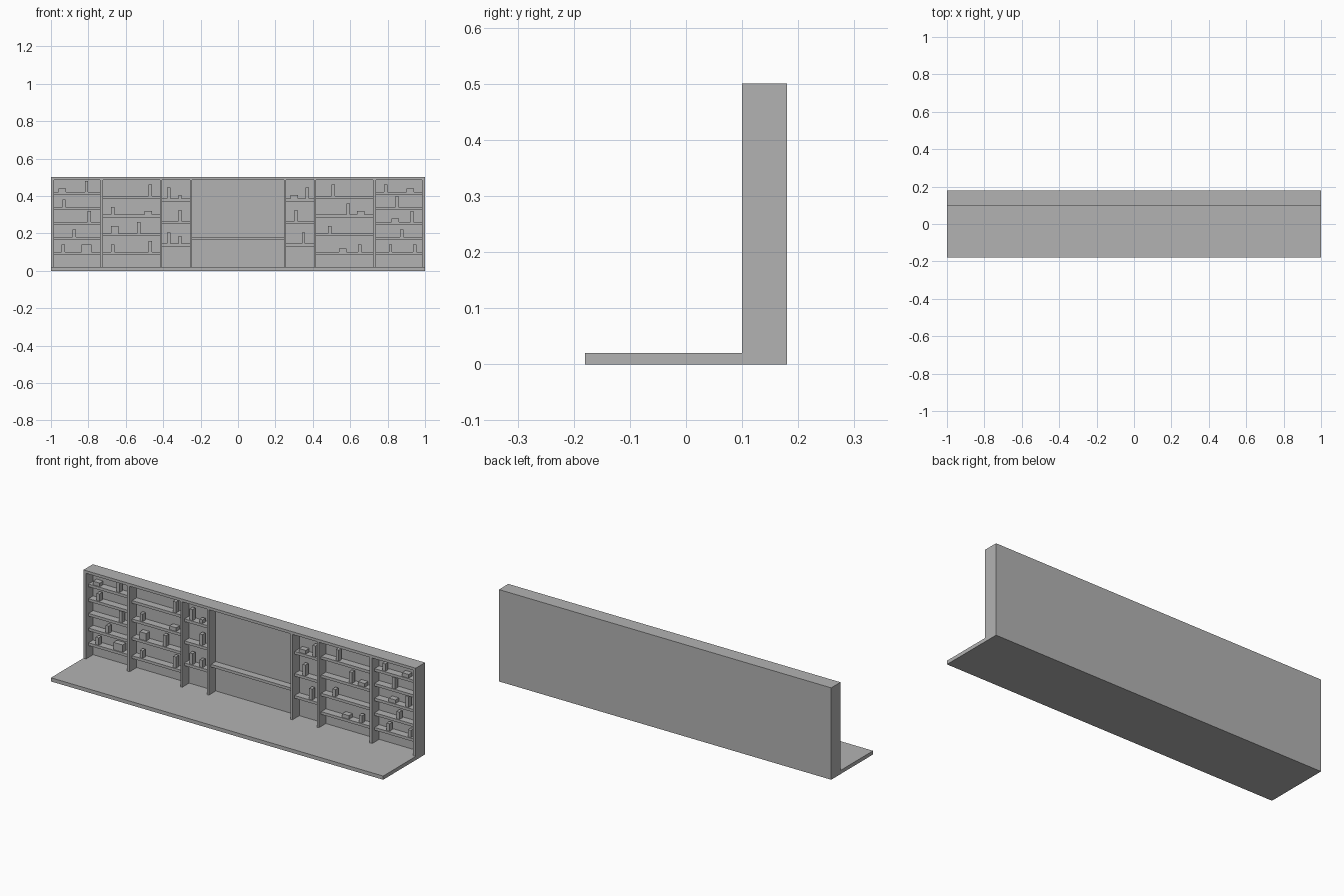
import bpy
import bmesh

cube = bpy.data.objects.get("Cube")
if cube:
    bpy.data.objects.remove(cube, do_unlink=True)

# Single grey finish
grey = bpy.data.materials.new("plain_grey")
grey.use_nodes = True
colour = (0.45, 0.45, 0.45, 1)
grey.diffuse_color = colour
grey.node_tree.nodes["Principled BSDF"].inputs["Base Color"].default_value = colour


def boxes(name, spans):
    """One object made of boxes, each given as x, y and z ranges."""
    bm = bmesh.new()
    for span in spans:
        verts = bmesh.ops.create_cube(bm, size=1)["verts"]
        for v in verts:
            for axis, (low, high) in enumerate(span):
                v.co[axis] = low + (v.co[axis] + 0.5) * (high - low)
    mesh = bpy.data.meshes.new(name)
    bm.to_mesh(mesh)
    bm.free()
    mesh.materials.append(grey)
    obj = bpy.data.objects.new(name, mesh)
    bpy.context.collection.objects.link(obj)
    return obj


FRONT, INNER, BACK = 0.1, 0.16, 0.18
FLOOR, BAY_TOP, HEIGHT = 0.02, 0.485, 0.5
SHELF_FRONT, BOARD = 0.12, 0.015

# Bay ranges on the model's left side, repeated on its right
bays = {"centre": (-0.246, 0.246)}
for kind, low, high in (("narrow", 0.257, 0.406),
                        ("wide", 0.417, 0.722),
                        ("end", 0.738, 0.984)):
    bays[kind + "_left"] = (low, high)
    bays[kind + "_right"] = (-high, -low)

# Top heights of the shelves, from the highest down
shelf_tops = {
    "centre": [0.18],
    "narrow": [0.385, 0.265, 0.145],
    "wide": [0.4, 0.3, 0.2, 0.1],
    "end": [0.42, 0.34, 0.26, 0.18, 0.1],
}

# Width, depth and height of each sort of ornament
sorts = {
    "tall": (0.018, 0.025, 0.06),
    "book": (0.018, 0.025, 0.04),
    "stub": (0.018, 0.025, 0.02),
    "tray": (0.04, 0.03, 0.02),
    "carton": (0.04, 0.03, 0.04),
    "chest": (0.055, 0.03, 0.04),
}

# Ornaments on each shelf, from the highest shelf down
ornaments = {
    "end_right": [[("tray", -0.94), ("tall", -0.81)], [("book", -0.93)],
                  [("tall", -0.795)], [("book", -0.875)],
                  [("book", -0.935), ("chest", -0.81)]],
    "wide_right": [[("tall", -0.47)], [("book", -0.67), ("tray", -0.48)],
                   [("carton", -0.66), ("tall", -0.53)],
                   [("book", -0.67), ("tall", -0.47)]],
    "narrow_right": [[("tall", -0.37), ("stub", -0.31)], [("tall", -0.31)],
                     [("tall", -0.37), ("book", -0.31)]],
    "narrow_left": [[("tray", 0.3), ("tall", 0.37)], [("tall", 0.31)],
                    [("tall", 0.35)]],
    "wide_left": [[("tall", 0.51)], [("tall", 0.59), ("tray", 0.655)],
                  [("book", 0.49)], [("tray", 0.56), ("book", 0.65)]],
    "end_left": [[("book", 0.79), ("tray", 0.92)], [("tall", 0.85)],
                 [("tray", 0.84), ("tall", 0.93)], [("book", 0.875)],
                 [("book", 0.815), ("book", 0.945)]],
}

# Floor slab in front of the wall
boxes("floor", [((-1, 1), (-BACK, FRONT), (0, FLOOR))])

# Wall unit with the bays cut out of a solid block
wall = boxes("wall_unit", [((-1, 1), (FRONT, BACK), (0, HEIGHT))])
cutter = boxes("bay_cutter", [(x, (FRONT - 0.05, INNER), (FLOOR, BAY_TOP))
                              for x in bays.values()])
cutter.hide_render = True
cut = wall.modifiers.new("bays", "BOOLEAN")
cut.operation = "DIFFERENCE"
cut.solver = "EXACT"
cut.object = cutter
bpy.context.view_layer.objects.active = wall
bpy.ops.object.modifier_apply(modifier=cut.name)
bpy.data.objects.remove(cutter, do_unlink=True)

# Shelves and the ornaments standing on them
for bay, x_range in bays.items():
    tops = shelf_tops[bay.split("_")[0]]
    boxes(bay + "_shelves", [(x_range, (SHELF_FRONT, INNER), (top - BOARD, top))
                             for top in tops])
    spans = []
    for top, row in zip(tops, ornaments.get(bay, [])):
        for sort, x in row:
            width, depth, height = sorts[sort]
            near = SHELF_FRONT + 0.005
            spans.append(((x - width / 2, x + width / 2),
                          (near, near + depth), (top, top + height)))
    if spans:
        boxes(bay + "_ornaments", spans)
